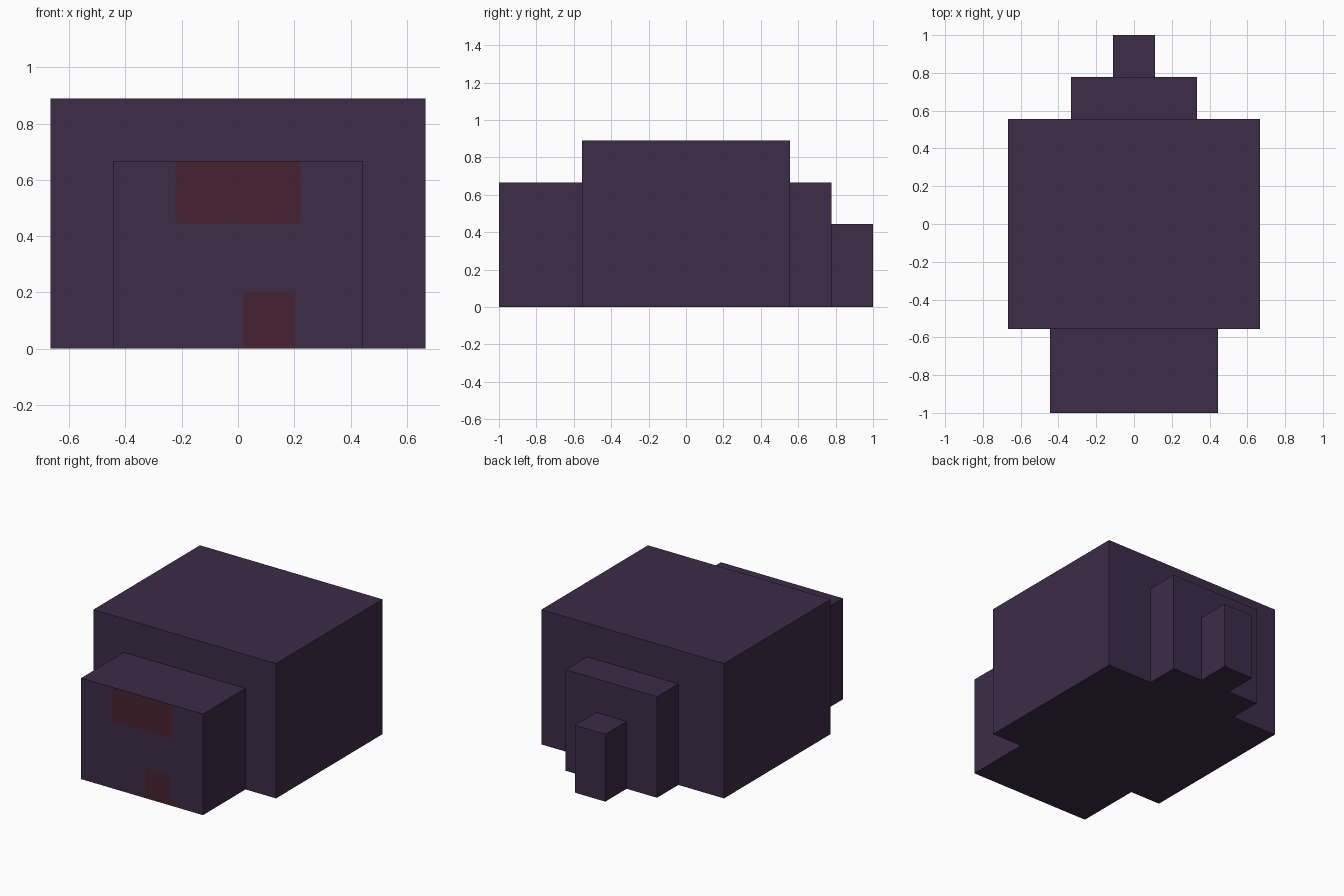
import bpy
import bmesh
from mathutils import Vector

if "Cube" in bpy.data.objects:
    bpy.data.objects.remove(bpy.data.objects["Cube"], do_unlink=True)

U = 1 / 9  # model unit


def make_material(name, rgb):
    mat = bpy.data.materials.new(name)
    mat.use_nodes = True
    color = (*rgb, 1)
    mat.diffuse_color = color
    mat.node_tree.nodes["Principled BSDF"].inputs["Base Color"].default_value = color
    return mat


purple = make_material("dark_purple", (0.045, 0.025, 0.065))
red = make_material("dark_red", (0.061, 0.016, 0.029))


def block(name, half_width, y0, y1, height, patches=()):
    """Box standing on the ground; patches (x0, x1, z0, z1) are cut into its front."""
    bm = bmesh.new()
    bmesh.ops.create_cube(bm, size=1)
    for v in bm.verts:
        v.co = Vector((v.co.x * 2 * half_width,
                       y0 + (v.co.y + 0.5) * (y1 - y0),
                       (v.co.z + 0.5) * height))

    # Cut the front face along the patch borders
    for x0, x1, z0, z1 in patches:
        for point, normal in (((x0, 0, 0), (1, 0, 0)), ((x1, 0, 0), (1, 0, 0)),
                              ((0, 0, z0), (0, 0, 1)), ((0, 0, z1), (0, 0, 1))):
            bmesh.ops.bisect_plane(bm, geom=bm.verts[:] + bm.edges[:] + bm.faces[:],
                                   plane_co=point, plane_no=normal, dist=1e-5)
    bm.normal_update()
    for f in bm.faces:
        c = f.calc_center_median()
        if f.normal.y < -0.9:
            f.material_index = int(any(x0 < c.x < x1 and z0 < c.z < z1
                                       for x0, x1, z0, z1 in patches))

    mesh = bpy.data.meshes.new(name)
    bm.to_mesh(mesh)
    bm.free()
    mesh.materials.append(purple)
    if patches:
        mesh.materials.append(red)
    obj = bpy.data.objects.new(name, mesh)
    bpy.context.collection.objects.link(obj)
    return obj


# Head with a wide eye band and an off-centre mouth
eye_band = (-2 * U, 2 * U, 4 * U, 6 * U)
mouth = (0.02, 0.2, 0, 0.2)
block("head", 4 * U, -9 * U, -5 * U, 6 * U, (eye_band, mouth))

# Body and stepped tail
block("body", 6 * U, -5 * U, 5 * U, 8 * U)
block("tail_base", 3 * U, 5 * U, 7 * U, 6 * U)
block("tail_tip", U, 7 * U, 9 * U, 4 * U)
